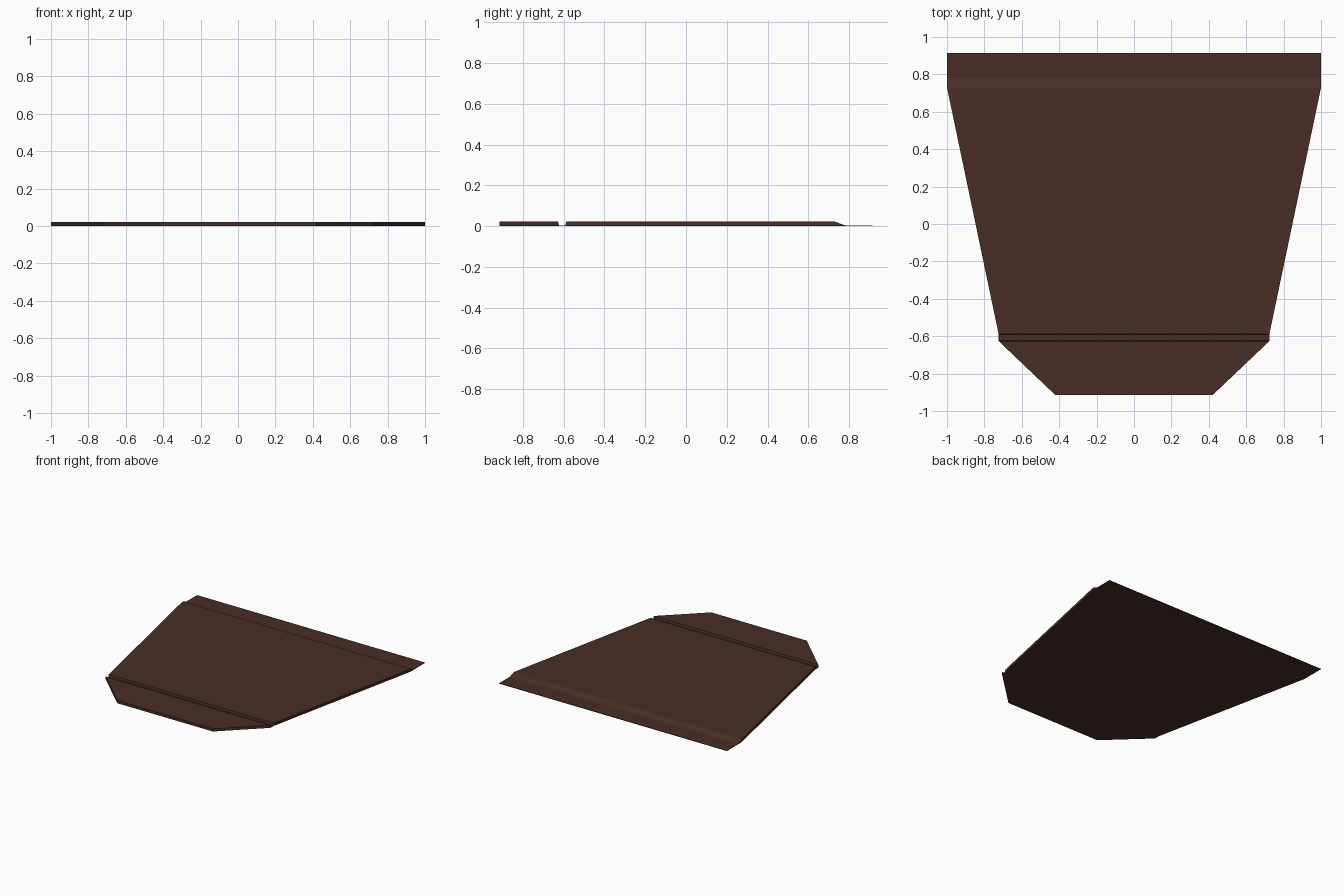
import bpy, bmesh

if "Cube" in bpy.data.objects:
    bpy.data.objects.remove(bpy.data.objects["Cube"])

leather = bpy.data.materials.new("dark brown leather")
leather.diffuse_color = (0.065, 0.027, 0.018, 1)
leather.use_nodes = True
leather.node_tree.nodes["Principled BSDF"].inputs["Base Color"].default_value = leather.diffuse_color

# Stations along the flap: y, half width, top height
THICK, THIN = 0.022, 0.004
stations = [
    (-0.915, 0.42, THICK),   # narrow front tip
    (-0.628, 0.722, THICK),
    (-0.623, 0.724, THIN),   # fold groove
    (-0.592, 0.724, THIN),
    (-0.588, 0.724, THICK),
    (0.73, 1.0, THICK),      # main panel
    (0.78, 1.0, THIN),       # bevel down to the thin hem
    (0.915, 1.0, THIN),
]

# Loft rectangular sections through the stations
bm = bmesh.new()
rings = [[bm.verts.new(p) for p in ((-w, y, 0), (w, y, 0), (w, y, z), (-w, y, z))]
         for y, w, z in stations]
for a, b in zip(rings, rings[1:]):
    for i in range(4):
        j = (i + 1) % 4
        bm.faces.new((a[i], a[j], b[j], b[i]))
bm.faces.new(rings[0])
bm.faces.new(rings[-1][::-1])
bmesh.ops.recalc_face_normals(bm, faces=bm.faces[:])

mesh = bpy.data.meshes.new("folding_panel")
bm.to_mesh(mesh)
bm.free()
mesh.materials.append(leather)
bpy.context.collection.objects.link(bpy.data.objects.new("folding_panel", mesh))
